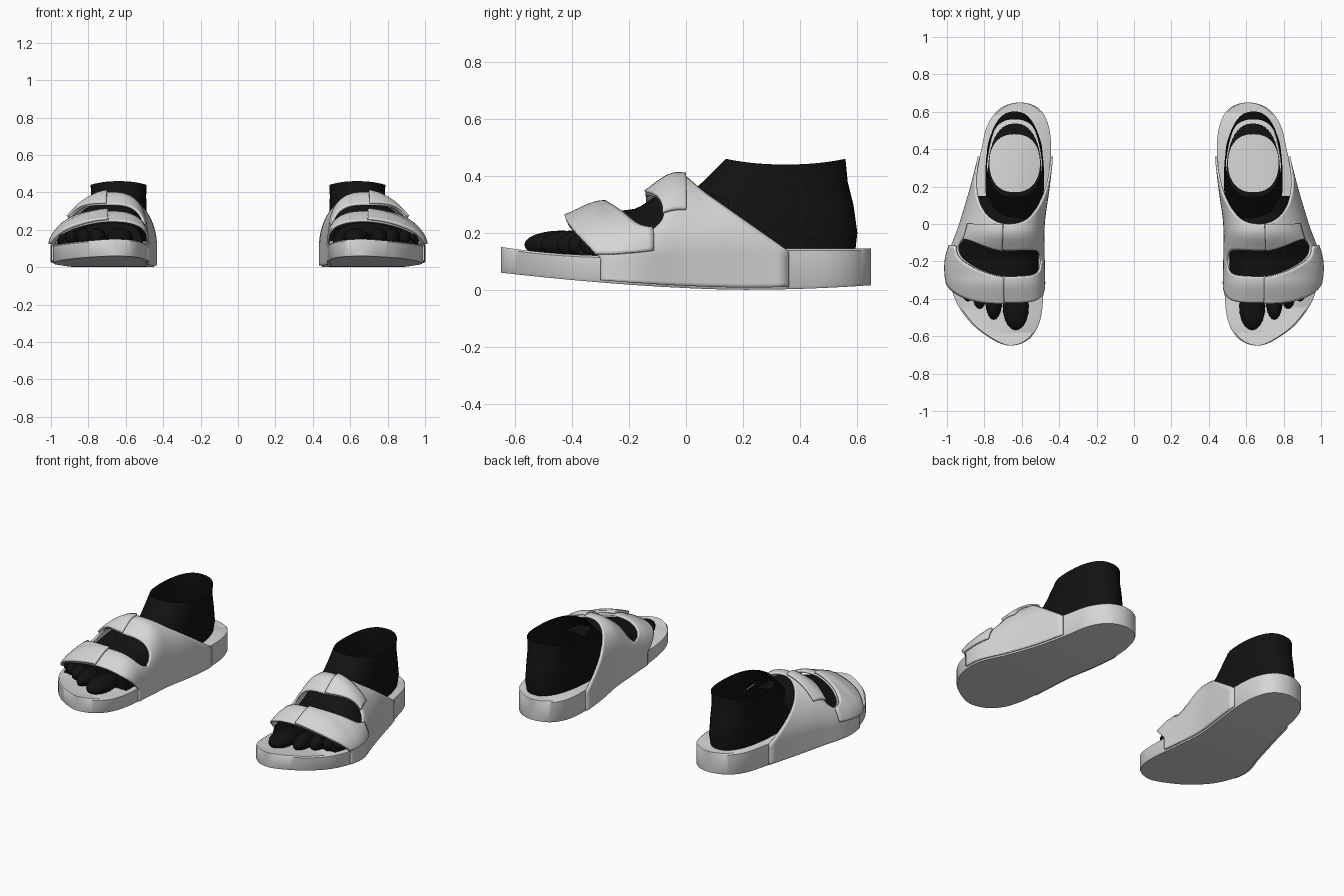
import bpy, bmesh, math
from mathutils import Matrix

cube = bpy.data.objects.get("Cube")
if cube:
    bpy.data.objects.remove(cube, do_unlink=True)


def material(name, value):
    m = bpy.data.materials.new(name)
    m.use_nodes = True
    m.diffuse_color = (value, value, value, 1)
    m.node_tree.nodes["Principled BSDF"].inputs["Base Color"].default_value = (value, value, value, 1)
    return m


PALE = material("pale grey", 0.68)
BLACK = material("sock black", 0.006)

# Sole outline: outer side from toe to heel, then inner side back to the toe
HALF = 0.65
OUTLINE = [.66, .755, .875, .965, .99, .925, .865, .82, .785, .715,
           .61, .51, .457, .443, .46, .487, .487, .485, .505, .565]


def catmull(a, b, c, d, f):
    return b + 0.5 * f * (c - a + f * (2 * a - 5 * b + 4 * c - d + f * (3 * (b - c) + d - a)))


def outline(k):
    i, n = math.floor(k), len(OUTLINE)
    return catmull(*[OUTLINE[(i + j) % n] for j in (-1, 0, 1, 2)], k - i)


def sides(y):
    k = 10 * math.acos(max(-1, min(1, -y / HALF))) / math.pi
    return outline(k), outline(20 - k)


def smoothed(table, y):
    for (y0, v0), (y1, v1) in zip(table, table[1:]):
        if y <= y1:
            f = max(0, (y - y0) / (y1 - y0))
            return v0 + (v1 - v0) * f * f * (3 - 2 * f)
    return table[-1][1]


def sole_bottom(y):
    return 0.06 * ((0.2 - y) / 0.85) ** 1.6 if y < 0.2 else 0.016 * ((y - 0.2) / 0.45) ** 2


def sole_top(y):
    return 0.12 + 0.19 * (y + 0.25) ** 2 if y < -0.25 else min(0.145, 0.12 + 0.07 * (y + 0.25))


def lofted(bm, rows, closed=False):
    grid = [[bm.verts.new(p) for p in row] for row in rows]
    for a, b in zip(grid, grid[1:]):
        n = len(a)
        for i in range(n if closed else n - 1):
            j = (i + 1) % n
            bm.faces.new((a[i], a[j], b[j], b[i]))
    return grid


def finish(bm, name, mat, thickness=0, angle=40):
    bmesh.ops.remove_doubles(bm, verts=bm.verts, dist=0.0005)
    bmesh.ops.recalc_face_normals(bm, faces=bm.faces)
    mesh = bpy.data.meshes.new(name)
    bm.to_mesh(mesh)
    bm.free()
    mesh.materials.append(mat)
    ob = bpy.data.objects.new(name, mesh)
    bpy.context.collection.objects.link(ob)
    bpy.ops.object.select_all(action="DESELECT")
    bpy.context.view_layer.objects.active = ob
    ob.select_set(True)
    bpy.ops.object.shade_smooth_by_angle(angle=math.radians(angle))
    if thickness:
        solid = ob.modifiers.new("thickness", "SOLIDIFY")
        solid.thickness = thickness
        solid.offset = 0
    ob.modifiers.new("other foot", "MIRROR").use_axis[0] = True
    return ob


# Sole with softened edges
bm = bmesh.new()
rows = []
for i in range(65):
    y = -HALF * math.cos(math.pi * i / 64)
    xo, xi = sides(y)
    mid, w = (xo + xi) / 2, (xo - xi) / 2
    zb, zt = sole_bottom(y), sole_top(y)
    half = [(0.006, zb), (0, zb + 0.01), (0, zt - 0.007), (0.01, zt)]
    ring = [(mid + max(0, w - d), y, z) for d, z in half]
    ring += [(mid - max(0, w - d), y, z) for d, z in reversed(half)]
    rows.append(ring)
lofted(bm, rows, closed=True)
finish(bm, "sole", PALE)

# Arch over the foot: u runs from outer edge (0) to inner edge (1)
RIDGE = 0.68
HEIGHT = [(-.46, .235), (-.29, .29), (-.2, .305), (-.03, .392), (.08, .38)]


def rise(u):
    u = max(0, min(1, u))
    return max(0, math.sin(math.pi * u)) ** (1.1 if u < 0.5 else 0.75)


def arch(y, u, off):
    xo, xi = sides(y)
    base = sole_top(y) - 0.01
    c = math.cos(math.pi * max(0, min(1, u)))
    if c > 0:
        x = RIDGE + (xo + off - RIDGE) * c ** 1.1
    else:
        x = RIDGE - (RIDGE - xi + off) * (-c) ** 0.75
    z = base + (smoothed(HEIGHT, y) + off - base) * rise(u)
    drop = max(0, -u, u - 1) / 0.15
    return (x, y, z + (sole_bottom(y) + 0.008 - base) * drop)


# Edges of the two straps and the slot between them
def front_edge(u):
    return -0.42 + 0.12 * (1 - rise(u)) ** 1.5


def back_edge(u):
    return 0.36 * (1 - rise(u))


def slot(u, side):
    q = (u - 0.15) / 0.71
    width = 0.07 * math.sqrt(max(0, 1 - abs(2 * q - 1) ** 4))
    return smoothed([(0.1, -.11), (0.5, -.21), (0.9, -.2)], u) + side * width


def strap(bm, us, start, end, off, n=12):
    lofted(bm, [[arch(start(u) + (end(u) - start(u)) * i / n, u, off) for u in us]
                for i in range(n + 1)])


bm = bmesh.new()
across = [-0.15 + 1.3 * i / 80 for i in range(81)]
strap(bm, across, front_edge, lambda u: slot(u, -1), 0.004)
strap(bm, across, lambda u: slot(u, 1), back_edge, 0.004)
finish(bm, "strap_upper", PALE, 0.012)

# Overlapping fastening flaps
bm = bmesh.new()
strap(bm, [0.03 + 0.45 * i / 24 for i in range(25)],
      lambda u: front_edge(u) - 0.005, lambda u: slot(u, -1) - 0.004, 0.018)
finish(bm, "front_flap", PALE, 0.014)
bm = bmesh.new()
strap(bm, [0.2 + 0.27 * i / 16 for i in range(17)],
      lambda u: slot(u, 1) - 0.004, lambda u: min(0.0, back_edge(u)), 0.016)
finish(bm, "rear_flap", PALE, 0.014)

# Sock over the forefoot
bm = bmesh.new()
grid = lofted(bm, [[arch(-0.38 + 0.53 * i / 24, j / 32, -0.024) for j in range(33)]
                   for i in range(25)], closed=True)
bm.faces.new(grid[0])
finish(bm, "sock_forefoot", BLACK)

# Toes: centre x, tip y, radius, length
bm = bmesh.new()
for x, tip, r, length in ((.632, -.568, .07, .13), (.75, -.512, .046, .11),
                          (.825, -.455, .042, .1), (.888, -.415, .038, .09),
                          (.935, -.375, .034, .08)):
    place = Matrix.Translation((x, tip + length, 0.158)) @ Matrix.Diagonal((r, length, 0.05, 1))
    bmesh.ops.create_uvsphere(bm, u_segments=20, v_segments=12, radius=1, matrix=place)
finish(bm, "sock_toes", BLACK)

# Ankle of the sock, open at the top and under the heel
# Rings: front y, back y, half width, height
bm = bmesh.new()
rows = []
for y0, y1, w, z in ((.17, .48, .135, .15), (-.2, .595, .152, .14), (-.12, .602, .157, .2),
                     (-.03, .588, .15, .3), (.06, .568, .147, .38), (.14, .56, .15, .45)):
    ring = []
    for i in range(48):
        a = 2 * math.pi * i / 48
        c, s = math.cos(a), math.sin(a)
        wave = 0.01 * math.cos(2 * a) if z > 0.4 else 0
        ring.append((0.638 + w * math.copysign(abs(s) ** 0.85, s),
                     (y0 + y1) / 2 + (y1 - y0) / 2 * math.copysign(abs(c) ** 0.9, c), z + wave))
    rows.append(ring)
lofted(bm, rows, closed=True)
finish(bm, "sock_ankle", BLACK)
